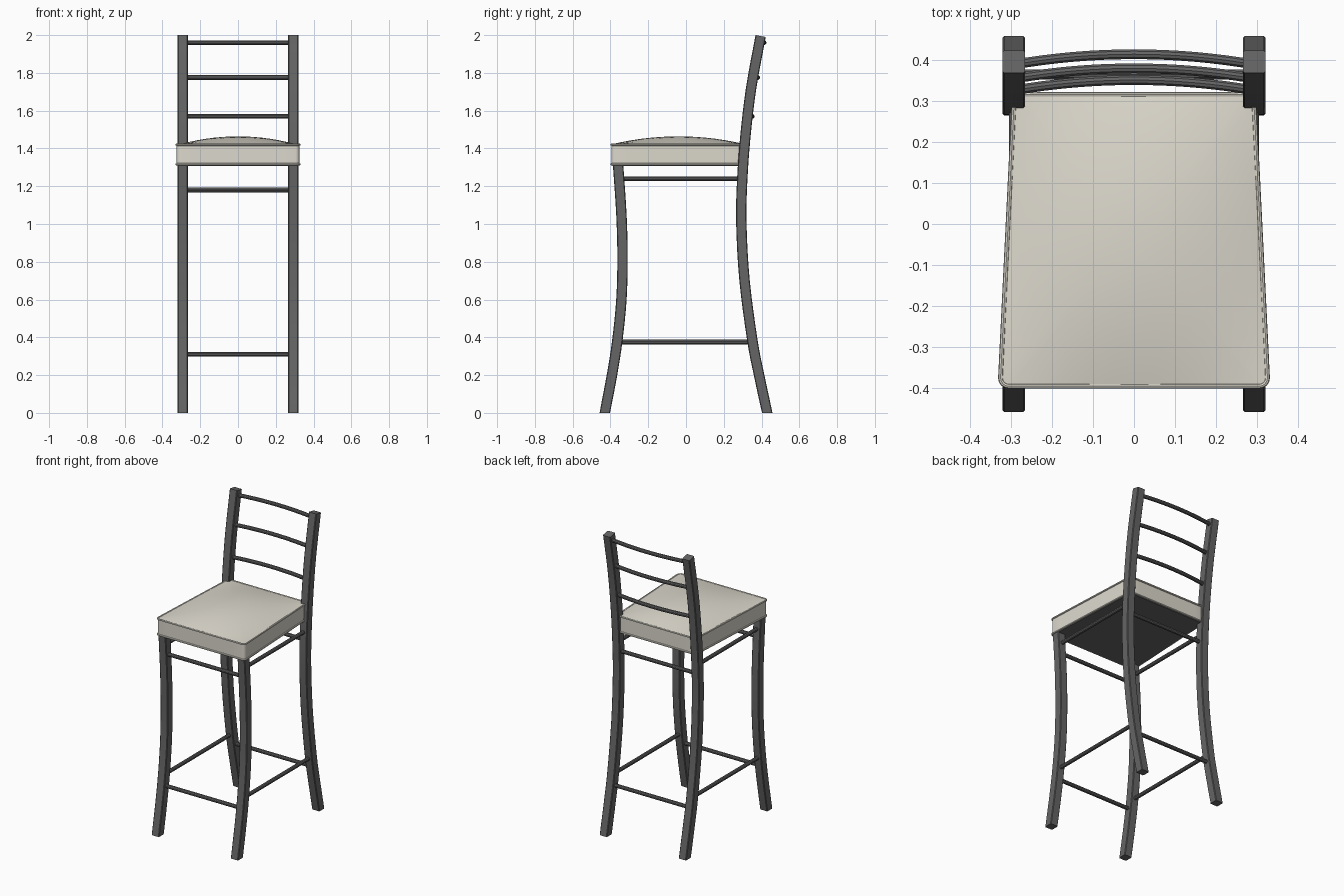
import bpy, bmesh, math
from mathutils import Vector

if "Cube" in bpy.data.objects:
    bpy.data.objects.remove(bpy.data.objects["Cube"])


def material(name, c):
    m = bpy.data.materials.new(name)
    m.diffuse_color = (*c, 1)
    m.use_nodes = True
    m.node_tree.nodes["Principled BSDF"].inputs["Base Color"].default_value = m.diffuse_color
    return m


METAL = material("dark_metal", (0.13, 0.13, 0.13))
FABRIC = material("cream_fabric", (0.72, 0.69, 0.61))


def finish(name, bm, mat, smooth=True):
    bmesh.ops.recalc_face_normals(bm, faces=bm.faces)
    me = bpy.data.meshes.new(name)
    bm.to_mesh(me)
    bm.free()
    ob = bpy.data.objects.new(name, me)
    bpy.context.collection.objects.link(ob)
    me.materials.append(mat)
    if smooth:
        bpy.ops.object.select_all(action='DESELECT')
        ob.select_set(True)
        bpy.context.view_layer.objects.active = ob
        bpy.ops.object.shade_smooth_by_angle(angle=math.radians(35))
    return ob


def spline(pts, n=4):
    """Catmull-Rom points through (y, z) pairs."""
    p = [Vector(q) for q in pts]
    p = [2 * p[0] - p[1]] + p + [2 * p[-1] - p[-2]]
    out = []
    for i in range(1, len(p) - 2):
        a, b, c, d = p[i - 1:i + 3]
        for k in range(n):
            t = k / n
            out.append(0.5 * (2 * b + (c - a) * t + (2 * a - 5 * b + 4 * c - d) * t * t
                              + (3 * b - a - 3 * c + d) * t ** 3))
    return out + [p[-2]]


def sweep(bm, path, section, closed=False, flat_start=False, flat_end=False):
    """Sweep a 2D section along 3D points; caps are horizontal where asked."""
    n, rings = len(path), []
    for i, p in enumerate(path):
        a = path[(i - 1) % n] if closed else path[max(i - 1, 0)]
        b = path[(i + 1) % n] if closed else path[min(i + 1, n - 1)]
        t = (b - a).normalized()
        if (flat_start and i == 0) or (flat_end and i == n - 1):
            t = Vector((0, 0, 1))
        ref = Vector((1, 0, 0)) if abs(t.z) > 0.7 else Vector((0, 0, 1))
        side = (ref - t * ref.dot(t)).normalized()
        up = t.cross(side)
        rings.append([bm.verts.new(p + side * u + up * v) for u, v in section])
    m = len(section)
    for i in range(n if closed else n - 1):
        r, s = rings[i], rings[(i + 1) % n]
        for j in range(m):
            bm.faces.new((r[j], r[(j + 1) % m], s[(j + 1) % m], s[j]))
    if not closed:
        bm.faces.new(rings[0])
        bm.faces.new(rings[-1])


def circle(r, n=10):
    return [(r * math.cos(2 * math.pi * k / n), r * math.sin(2 * math.pi * k / n)) for k in range(n)]


# Square leg tube with small chamfers
h, c = 0.0275, 0.004
SQUARE = [(h, c - h), (h, h - c), (h - c, h), (c - h, h), (-h, h - c), (-h, c - h), (c - h, -h), (h - c, -h)]
LEG_X = 0.2925
BACK = spline([(0.43, 0), (0.387, 0.2), (0.352, 0.38), (0.31, 0.7), (0.293, 1.0),
               (0.297, 1.22), (0.314, 1.46), (0.345, 1.72), (0.395, 1.995)])
FRONT = spline([(-0.43, 0), (-0.392, 0.2), (-0.364, 0.38), (-0.342, 0.6), (-0.336, 0.82),
                (-0.342, 1.05), (-0.36, 1.32)])


def y_at(path, z):
    for a, b in zip(path, path[1:]):
        if a.y <= z <= b.y:
            return a.x + (b.x - a.x) * (z - a.y) / (b.y - a.y)
    return path[-1].x


# Legs
for side, sx in (("left", -1), ("right", 1)):
    for name, path in (("back_leg", BACK), ("front_leg", FRONT)):
        bm = bmesh.new()
        sweep(bm, [Vector((sx * LEG_X, p.x, p.y)) for p in path], SQUARE,
              flat_start=True, flat_end=name == "front_leg")
        finish(f"{name}_{side}", bm, METAL)


def rod(name, pts):
    bm = bmesh.new()
    sweep(bm, pts, circle(0.0125))
    finish(name, bm, METAL)


# Straight rails between the legs
for level, zx, zy in (("lower", 0.31, 0.375), ("upper", 1.18, 1.24)):
    for name, path in (("front", FRONT), ("back", BACK)):
        y = y_at(path, zx)
        rod(f"{level}_{name}_rail", [Vector((-LEG_X, y, zx)), Vector((LEG_X, y, zx))])
    for name, sx in (("left", -1), ("right", 1)):
        rod(f"{level}_{name}_rail", [Vector((sx * LEG_X, y_at(p, zy), zy)) for p in (FRONT, BACK)])

# Bowed backrest bars
for i, z in enumerate((1.57, 1.775, 1.96)):
    y0 = y_at(BACK, z)
    xs = [LEG_X * (k / 8 - 1) for k in range(17)]
    rod(f"backrest_bar_{i + 1}",
        [Vector((x, y0 + 0.025 * (1 - (x / LEG_X) ** 2), z)) for x in xs])

# Seat outline: tapered, rounded corners, subdivided edges
YF, YB, XF, XB, R = -0.395, 0.315, 0.325, 0.292, 0.02
corners = [(-XF, YF, 180), (XF, YF, 270), (XB, YB, 0), (-XB, YB, 90)]
arcs = []
for x, y, a0 in corners:
    cx, cy = x - math.copysign(R, x), y - math.copysign(R, y)
    arcs.append([Vector((cx + R * math.cos(math.radians(a0 + 22.5 * k)),
                         cy + R * math.sin(math.radians(a0 + 22.5 * k)))) for k in range(5)])
outline = []
for i, arc in enumerate(arcs):
    nxt = arcs[(i + 1) % 4][0]
    outline += arc + [arc[-1].lerp(nxt, k / 10) for k in range(1, 10)]

# Domed cushion
Z0, Z1, DOME = 1.312, 1.422, 0.042
mid = Vector((0, (YF + YB) / 2))


def dome(p):
    v = (p.y - mid.y) / ((YB - YF) / 2)
    u = p.x / (XF + (XB - XF) * (v + 1) / 2)
    return Z1 + DOME * max(0, 1 - u * u) * max(0, 1 - v * v)


bm = bmesh.new()
rings = [[bm.verts.new((p.x, p.y, Z0)) for p in outline],
         [bm.verts.new((p.x, p.y, Z1)) for p in outline]]
for s in (0.95, 0.85, 0.7, 0.55, 0.4, 0.25, 0.1):
    q = [mid + (p - mid) * s for p in outline]
    rings.append([bm.verts.new((p.x, p.y, dome(p))) for p in q])
n = len(outline)
for r, t in zip(rings, rings[1:]):
    for j in range(n):
        bm.faces.new((r[j], r[(j + 1) % n], t[(j + 1) % n], t[j]))
bm.faces.new(rings[-1])
bm.faces.new(rings[0])
finish("seat_cushion", bm, FABRIC)

# Piping around the top and bottom edges
for name, z in (("top", Z1 - 0.002), ("bottom", Z0 + 0.004)):
    bm = bmesh.new()
    sweep(bm, [Vector((p.x, p.y, z)) for p in outline], circle(0.006, 8), closed=True)
    finish(f"seat_piping_{name}", bm, FABRIC)

# Dark seat base panel underneath
bm = bmesh.new()
lo, hi = ([bm.verts.new((p.x * 0.985, mid.y + (p.y - mid.y) * 0.985, z)) for p in outline]
          for z in (Z0 - 0.004, Z0 + 0.006))
for j in range(n):
    bm.faces.new((lo[j], lo[(j + 1) % n], hi[(j + 1) % n], hi[j]))
bm.faces.new(lo)
bm.faces.new(hi)
finish("seat_base", bm, METAL, smooth=False)
